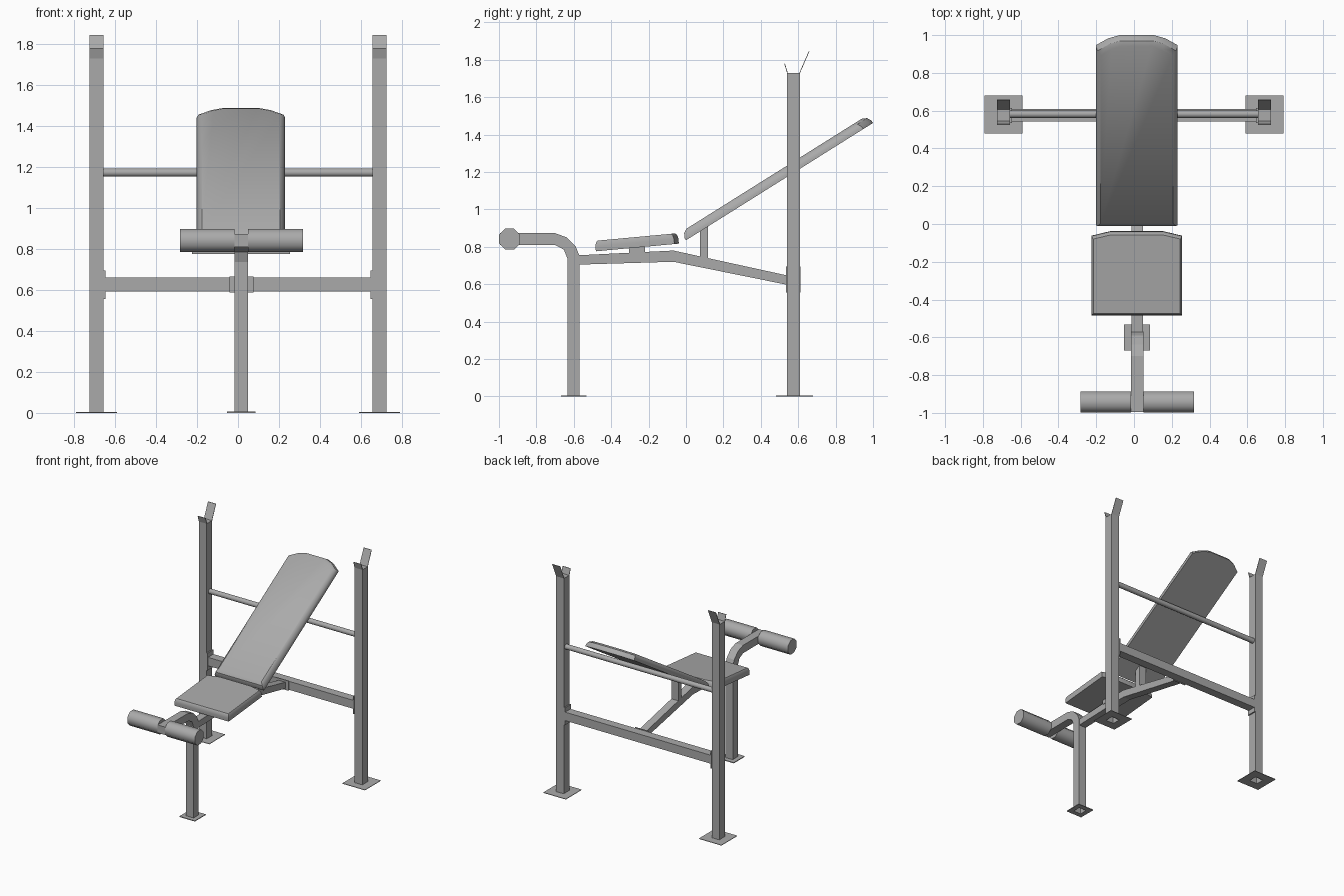
import bpy
import bmesh
import math
from mathutils import Matrix, Vector

cube = bpy.data.objects.get("Cube")
if cube:
    bpy.data.objects.remove(cube, do_unlink=True)

grey = bpy.data.materials.new("steel_grey")
grey.use_nodes = True
grey.diffuse_color = (0.4, 0.4, 0.4, 1)
grey.node_tree.nodes["Principled BSDF"].inputs["Base Color"].default_value = (0.4, 0.4, 0.4, 1)

MID = 0.0165    # x of the bench's centre line
TUBE = 0.033    # half width of the bench tubing
POST_X = 0.691
POST_Y = 0.575
POST_HALF = 0.035


def finish(name, bm, smooth=None):
    bmesh.ops.recalc_face_normals(bm, faces=bm.faces)
    mesh = bpy.data.meshes.new(name)
    bm.to_mesh(mesh)
    bm.free()
    mesh.materials.append(grey)
    obj = bpy.data.objects.new(name, mesh)
    bpy.context.collection.objects.link(obj)
    if smooth:
        bpy.ops.object.select_all(action="DESELECT")
        obj.select_set(True)
        bpy.context.view_layer.objects.active = obj
        bpy.ops.object.shade_smooth_by_angle(angle=math.radians(smooth))
    return obj


def prism(name, profile, x, half, open_end=False):
    """Extrude a (y, z) outline sideways; open_end leaves out the wall of the last edge."""
    bm = bmesh.new()
    a, b = [[bm.verts.new((x + s * half, y, z)) for y, z in profile] for s in (-1, 1)]
    bm.faces.new(a)
    bm.faces.new(b)
    n = len(profile)
    for i in range(n - 1 if open_end else n):
        j = (i + 1) % n
        bm.faces.new((a[i], a[j], b[j], b[i]))
    return finish(name, bm)


def box(name, x, half, y0, y1, z0, z1, open_end=False):
    return prism(name, [(y0, z0), (y0, z1), (y1, z1), (y1, z0)], x, half, open_end)


def foot_plate(name, x, y, half, hole, height):
    """Square plate with a square hole below the hollow post."""
    bm = bmesh.new()
    corners = [(-1, -1), (1, -1), (1, 1), (-1, 1)]
    rings = [[bm.verts.new((x + r * i, y + r * j, z)) for i, j in corners]
             for r, z in ((hole, 0), (half, 0), (half, height), (hole, height))]
    for k in range(4):
        p, q = rings[k], rings[(k + 1) % 4]
        for i in range(4):
            j = (i + 1) % 4
            bm.faces.new((p[i], p[j], q[j], q[i]))
    return finish(name, bm)


def rod(name, x0, x1, y, z, radius, sides, smooth):
    bm = bmesh.new()
    place = Matrix.Translation(((x0 + x1) / 2, y, z)) @ Matrix.Rotation(math.pi / 2, 4, "Y") \
        @ Matrix.Rotation(math.pi / sides, 4, "Z")
    bmesh.ops.create_cone(bm, cap_ends=True, segments=sides, radius1=radius, radius2=radius,
                          depth=x1 - x0, matrix=place)
    return finish(name, bm, smooth)


def pad(name, half_outline, thick, straight, inset, origin, tilt):
    """Cushion: mirrored outline, straight lower wall and rounded upper edge."""
    outline = half_outline + [(-u, v) for u, v in reversed(half_outline)]
    wide = max(u for u, v in outline)
    long = max(v for u, v in outline) / 2
    place = Matrix.Translation(origin) @ Matrix.Rotation(tilt, 4, "X")
    bm = bmesh.new()
    rings = []
    rise = thick - straight
    for h, d in ((0, 0), (straight, 0), (straight + 0.65 * rise, 0.35 * inset), (thick, inset)):
        rings.append([bm.verts.new(place @ Vector((u * (1 - 0.7 * d / wide),
                                                   long + (v - long) * (1 - d / long), h)))
                      for u, v in outline])
    bm.faces.new(rings[0])
    bm.faces.new(rings[-1])
    n = len(outline)
    for p, q in zip(rings, rings[1:]):
        for i in range(n):
            j = (i + 1) % n
            bm.faces.new((p[i], p[j], q[j], q[i]))
    return finish(name, bm, 32)


# Uprights with feet, bar rest lips and beam flanges
front, back = POST_Y - POST_HALF, POST_Y + POST_HALF
for side, s in (("left", 1), ("right", -1)):
    x = s * POST_X
    box(side + "_upright", x, POST_HALF, front, back, 0, 1.73, open_end=True)
    foot_plate(side + "_foot", x, POST_Y + 0.005, 0.1, POST_HALF, 0.004)
    prism(side + "_front_lip", [(front, 1.73), (front - 0.015, 1.78),
                                (front - 0.011, 1.78), (front + 0.004, 1.73)], x, POST_HALF)
    prism(side + "_back_lip", [(back - 0.004, 1.73), (back + 0.046, 1.845),
                               (back + 0.05, 1.845), (back, 1.73)], x, POST_HALF)
    box(side + "_beam_flange", s * 0.651, 0.005, front - 0.005, back + 0.003, 0.556, 0.695)

# Cross members
box("cross_beam", 0, 0.65, front + 0.002, back, 0.592, 0.66)
box("beam_bracket", MID, 0.058, front - 0.006, front + 0.002, 0.587, 0.665)
rod("back_support_bar", -0.657, 0.657, 0.582, 1.173, 0.0205, 12, 40)

# Front leg bending forward into the roller arm
prism("front_leg", [(-0.634, 0), (-0.634, 0.737), (-0.653, 0.785), (-0.70, 0.81),
                    (-0.995, 0.81), (-0.995, 0.873), (-0.70, 0.873), (-0.637, 0.85),
                    (-0.589, 0.80), (-0.57, 0.753), (-0.57, 0)], MID, TUBE, open_end=True)
foot_plate("front_foot", MID, -0.6, 0.069, TUBE - 0.001, 0.006)
for side, s in (("left", 1), ("right", -1)):
    inner, outer = sorted((MID + s * TUBE, MID + s * 0.3))
    rod(side + "_leg_roller", inner, outer, -0.943, 0.841, 0.0605, 8, 50)

# Bench rail and pad supports
prism("bench_rail", [(-0.572, 0.705), (-0.572, 0.755), (-0.067, 0.78), (0.536, 0.648),
                     (0.536, 0.598), (-0.067, 0.72)], MID, TUBE - 0.002)
prism("backrest_strut", [(0.075, 0.74), (0.075, 0.883), (0.118, 0.91), (0.118, 0.73)],
      MID, TUBE - 0.002)
box("seat_mount", MID, TUBE, -0.305, -0.22, 0.76, 0.805)

# Cushions
pad("seat", [(0.24, 0), (0.24, 0.422), (0.14, 0.446)], 0.056, 0.027, 0.014,
    (MID - 0.002, -0.482, 0.776), math.radians(5.3))
pad("backrest", [(0.216, 0), (0.216, 1.118), (0.152, 1.16), (0.092, 1.18)], 0.051, 0.015, 0.036,
    (MID - 0.002, 0, 0.835), math.radians(32.1))
